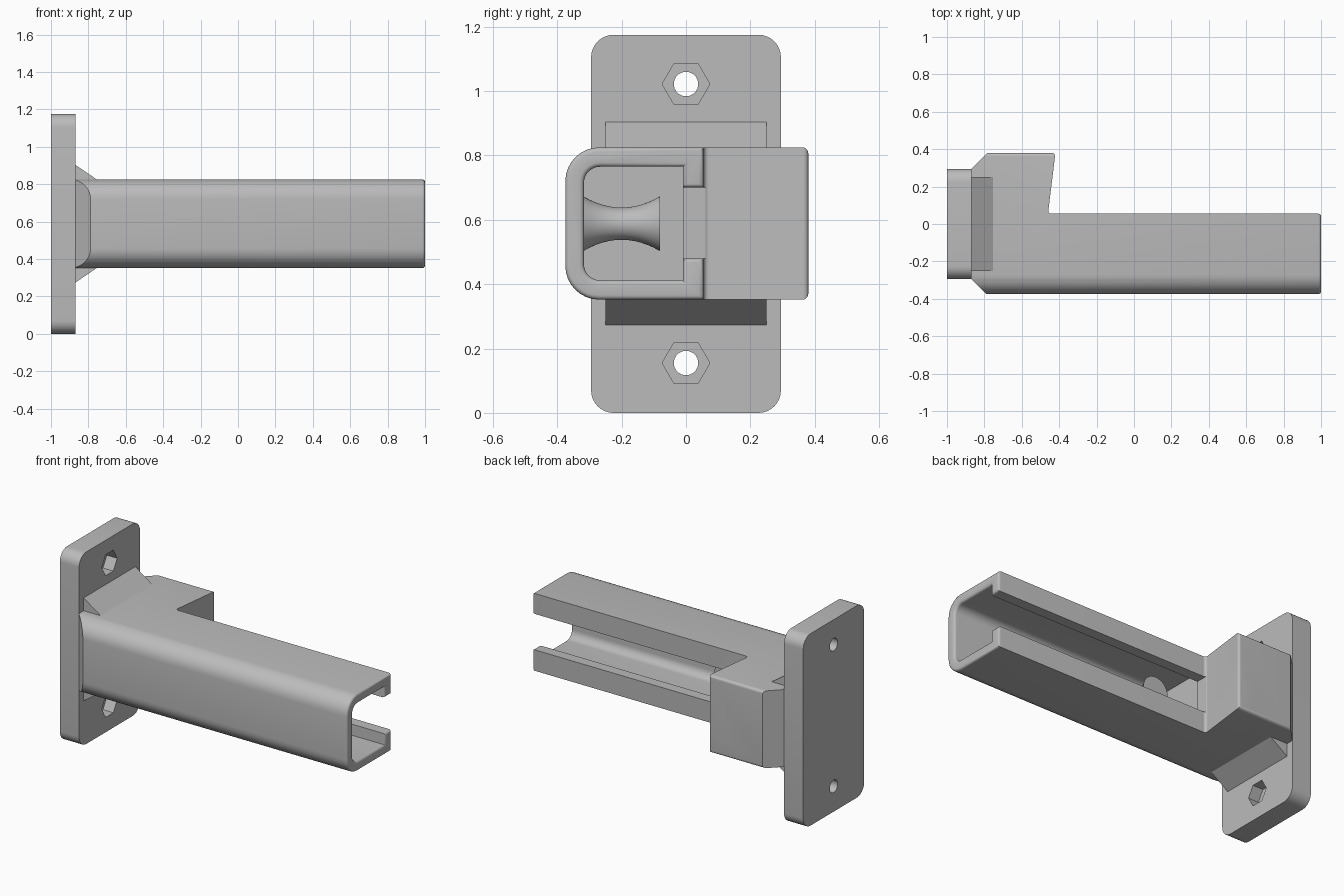
import bpy
import bmesh
from math import sin, cos, pi, radians
from mathutils import Vector

cube = bpy.data.objects.get("Cube")
if cube:
    bpy.data.objects.remove(cube, do_unlink=True)

grey = bpy.data.materials.new("plain_grey")
grey.use_nodes = True
colour = (0.5, 0.5, 0.5, 1)
grey.diffuse_color = colour
grey.node_tree.nodes["Principled BSDF"].inputs["Base Color"].default_value = colour


def make_object(name, bm):
    bmesh.ops.recalc_face_normals(bm, faces=bm.faces)
    mesh = bpy.data.meshes.new(name)
    bm.to_mesh(mesh)
    bm.free()
    mesh.materials.append(grey)
    ob = bpy.data.objects.new(name, mesh)
    bpy.context.collection.objects.link(ob)
    return ob


def prism(name, points, axis, lo, hi):
    """Extrude a 2D outline along the given axis; outline keeps xyz order."""
    def place(p, d):
        co = list(p)
        co.insert("xyz".index(axis), d)
        return co
    bm = bmesh.new()
    base = bm.faces.new([bm.verts.new(place(p, lo)) for p in points])
    new = bmesh.ops.extrude_face_region(bm, geom=[base])["geom"]
    shift = Vector(place((0, 0), hi - lo))
    bmesh.ops.translate(bm, vec=shift, verts=[v for v in new if isinstance(v, bmesh.types.BMVert)])
    return make_object(name, bm)


def rounded(corners, steps=8):
    """Outline from (a, b, radius) corners, each replaced by an arc."""
    out = []
    for i, (a, b, r) in enumerate(corners):
        p = Vector((a, b))
        if r == 0:
            out.append(p)
            continue
        u = (Vector(corners[i - 1][:2]) - p).normalized()
        v = (Vector(corners[(i + 1) % len(corners)][:2]) - p).normalized()
        half = u.angle(v) / 2
        centre = p + (u + v).normalized() * r / sin(half)
        start = p + u * r / (sin(half) / cos(half)) - centre
        end = p + v * r / (sin(half) / cos(half)) - centre
        sweep = start.angle(end)
        for k in range(steps + 1):
            t = k / steps
            out.append(centre + (start * sin((1 - t) * sweep) + end * sin(t * sweep)) / sin(sweep))
    return out


def box_outline(a0, a1, b0, b1, left=0, right=0):
    return rounded([(a0, b0, left), (a1, b0, right), (a1, b1, right), (a0, b1, left)])


def polygon(a, b, radius, sides):
    return [(a + radius * cos(2 * pi * k / sides), b + radius * sin(2 * pi * k / sides))
            for k in range(sides)]


def combine(ob, cutter, operation="DIFFERENCE"):
    mod = ob.modifiers.new("cut", "BOOLEAN")
    mod.operation = operation
    mod.solver = "EXACT"
    mod.object = cutter
    bpy.context.view_layer.update()
    graph = bpy.context.evaluated_depsgraph_get()
    mesh = bpy.data.meshes.new_from_object(ob.evaluated_get(graph))
    ob.modifiers.clear()
    ob.data = mesh
    bpy.data.objects.remove(cutter, do_unlink=True)


def finish(ob):
    bpy.ops.object.select_all(action="DESELECT")
    ob.select_set(True)
    bpy.context.view_layer.objects.active = ob
    bpy.ops.object.shade_smooth_by_angle(angle=radians(30))


# Wall plate with two bolt holes and hexagonal recesses
plate = prism("wall_plate", box_outline(-0.295, 0.295, 0, 1.175, 0.07, 0.07), "x", -1, -0.87)
for z in (0.155, 1.022):
    combine(plate, prism("bolt_hole", polygon(0, z, 0.038, 32), "x", -1.1, -0.8))
    combine(plate, prism("hex_recess", polygon(0, z, 0.074, 6), "x", -0.94, -0.8))
finish(plate)

# Arm and side block: rounded section trimmed by the plan outline
arm = prism("channel_arm", box_outline(-0.375, 0.38, 0.352, 0.825, 0.105, 0.018), "x", -0.875, 1)
plan = rounded([(-0.87, -0.295, 0), (-0.785, -0.378, 0), (1.1, -0.378, 0), (1.1, 0.055, 0),
                (-0.46, 0.055, 0.015), (-0.42, 0.38, 0.015), (-0.785, 0.38, 0), (-0.87, 0.295, 0)])
combine(arm, prism("plan_outline", plan, "z", 0.2, 1), "INTERSECT")

# Hollow channel and the narrower slot between the lips
combine(arm, prism("channel_cavity", box_outline(-0.317, -0.01, 0.412, 0.765, 0.05, 0), "x", -0.47, 1.1))
combine(arm, prism("lip_slot", box_outline(-0.03, 0.075, 0.48, 0.7), "x", -0.455, 1.1))

# Soften the open end
bm = bmesh.new()
bm.from_mesh(arm.data)
bmesh.ops.remove_doubles(bm, verts=bm.verts, dist=0.0002)
rim = [e for e in bm.edges if all(v.co.x > 0.999 for v in e.verts)
       and any(abs(f.normal.x) < 0.5 for f in e.link_faces)]
bmesh.ops.bevel(bm, geom=rim, offset=0.014, offset_type="OFFSET", segments=4,
                profile=0.5, affect="EDGES", clamp_overlap=True)
bm.to_mesh(arm.data)
bm.free()
finish(arm)

# Sloped gussets above and below the arm root
for name, edge, tip in (("upper_gusset", 0.825, 0.905), ("lower_gusset", 0.352, 0.272)):
    inner = edge - (tip - edge) * 0.3
    slope = [(-0.872, inner), (-0.872, tip), (-0.755, edge), (-0.755, inner)]
    finish(prism(name, slope, "y", -0.25, 0.25))

# Waisted peg on the inner wall of the channel
bm = bmesh.new()
rings = []
for k in range(13):
    t = k / 6 - 1
    radius = 0.05 + 0.035 * t * t
    rings.append([bm.verts.new((x, -0.2 + 0.119 * t, z))
                  for x, z in polygon(-0.22, 0.588, radius, 40)])
for lower, upper in zip(rings, rings[1:]):
    for i in range(40):
        j = (i + 1) % 40
        bm.faces.new((lower[i], lower[j], upper[j], upper[i]))
bm.faces.new(rings[0])
bm.faces.new(rings[-1])
finish(make_object("waisted_peg", bm))
